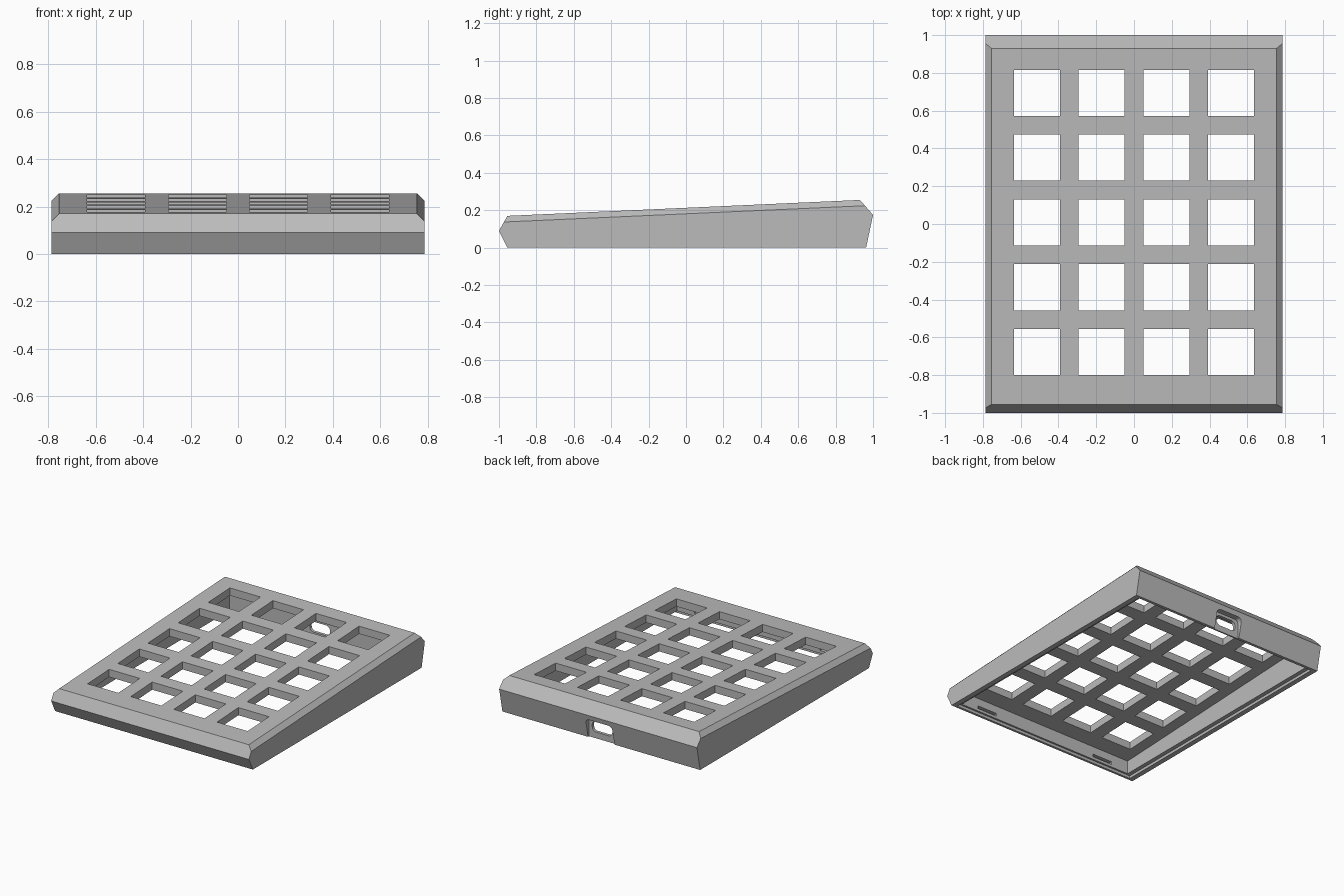
import bpy, bmesh, math
from mathutils import Vector

cube = bpy.data.objects.get("Cube")
if cube:
    bpy.data.objects.remove(cube, do_unlink=True)

HALF_W = 0.787
CHAMFER = 0.032
PLATE = 0.055
INNER_X, FRONT_Y, BACK_Y = 0.72, -0.925, 0.93
KEY, PITCH = 0.244, 0.343

grey = bpy.data.materials.new("case_grey")
grey.use_nodes = True
colour = (0.5, 0.5, 0.5, 1)
grey.diffuse_color = colour
grey.node_tree.nodes["Principled BSDF"].inputs["Base Color"].default_value = colour


def top_z(y):
    """Height of the sloping top face."""
    return 0.17 + (y + 0.955) * 0.085 / 1.885


def make_object(name, bm):
    bmesh.ops.recalc_face_normals(bm, faces=bm.faces)
    mesh = bpy.data.meshes.new(name)
    bm.to_mesh(mesh)
    bm.free()
    obj = bpy.data.objects.new(name, mesh)
    bpy.context.collection.objects.link(obj)
    return obj


def extrude(bm, points, direction):
    """Close a profile into a prism along the given direction."""
    face = bm.faces.new([bm.verts.new(p) for p in points])
    moved = bmesh.ops.extrude_face_region(bm, geom=[face])["geom"]
    verts = [v for v in moved if isinstance(v, bmesh.types.BMVert)]
    bmesh.ops.translate(bm, verts=verts, vec=direction)


def side_prism(bm, profile, half):
    extrude(bm, [(-half, y, z) for y, z in profile], (2 * half, 0, 0))


def box(bm, x, y, z):
    extrude(bm, [(x[0], y[0], z[0]), (x[1], y[0], z[0]),
                 (x[1], y[1], z[0]), (x[0], y[1], z[0])], (0, 0, z[1] - z[0]))


def rounded_slot(bm, half, low, high, radius, y):
    """Rounded rectangle pushed through the back wall."""
    points = []
    for i, (sx, cz) in enumerate([(1, high - radius), (-1, high - radius),
                                  (-1, low + radius), (1, low + radius)]):
        for k in range(7):
            a = math.radians(90 * i + 15 * k)
            points.append((sx * (half - radius) + radius * math.cos(a), y[0],
                           cz + radius * math.sin(a)))
    extrude(bm, points, (0, y[1] - y[0], 0))


# Wedge-shaped case body
bm = bmesh.new()
side_prism(bm, [(-0.955, 0), (-1, 0.09), (-0.955, 0.17),
                (0.93, 0.255), (1, 0.175), (0.963, 0)], HALF_W)

# Chamfer the two long top edges
slope = Vector((0, 1.885, 0.085))
for s in (-1, 1):
    edge = Vector((s * (HALF_W - CHAMFER), 0, top_z(0)))
    normal = slope.cross(Vector((s * CHAMFER, 0, -CHAMFER)))
    if normal.z < 0:
        normal.negate()
    geom = bm.verts[:] + bm.edges[:] + bm.faces[:]
    cut = bmesh.ops.bisect_plane(bm, geom=geom, plane_co=edge,
                                 plane_no=normal, clear_outer=True)
    rim = [e for e in cut["geom_cut"] if isinstance(e, bmesh.types.BMEdge)]
    bmesh.ops.contextual_create(bm, geom=rim)
case = make_object("keypad_case", bm)
case.data.materials.append(grey)


def carve(bm):
    """Subtract the cutter mesh from the case."""
    cutter = make_object("cutter", bm)
    cutter.hide_render = True
    mod = case.modifiers.new("carve", "BOOLEAN")
    mod.operation = "DIFFERENCE"
    mod.solver = "EXACT"
    mod.object = cutter
    bpy.context.view_layer.objects.active = case
    bpy.ops.object.modifier_apply(modifier=mod.name)
    bpy.data.objects.remove(cutter, do_unlink=True)


# Hollow interior, open underneath
bm = bmesh.new()
side_prism(bm, [(FRONT_Y, -0.1), (FRONT_Y, top_z(FRONT_Y) - PLATE),
                (BACK_Y, top_z(BACK_Y) - PLATE), (BACK_Y, -0.1)], INNER_X)
carve(bm)

# Shallow rebate for the base plate
bm = bmesh.new()
box(bm, (-0.75, 0.75), (-0.938, 0.942), (-0.1, 0.02))
carve(bm)

# Key openings, four columns by five rows
bm = bmesh.new()
for col in range(4):
    for row in range(5):
        x, y = (col - 1.5) * PITCH, 0.008 + (row - 2) * PITCH
        box(bm, (x - KEY / 2, x + KEY / 2), (y - KEY / 2, y + KEY / 2), (0.08, 0.4))
carve(bm)

# Connector pocket and rounded port in the back wall
bm = bmesh.new()
rounded_slot(bm, 0.105, -0.1, 0.14, 0.03, (0.952, 1.1))
carve(bm)
bm = bmesh.new()
rounded_slot(bm, 0.08, 0.045, 0.12, 0.03, (0.88, 1.1))
carve(bm)

# Latch slots inside the front wall
bm = bmesh.new()
for s in (-1, 1):
    box(bm, (s * 0.5 - 0.08, s * 0.5 + 0.08), (-0.95, -0.9), (0.04, 0.06))
carve(bm)
